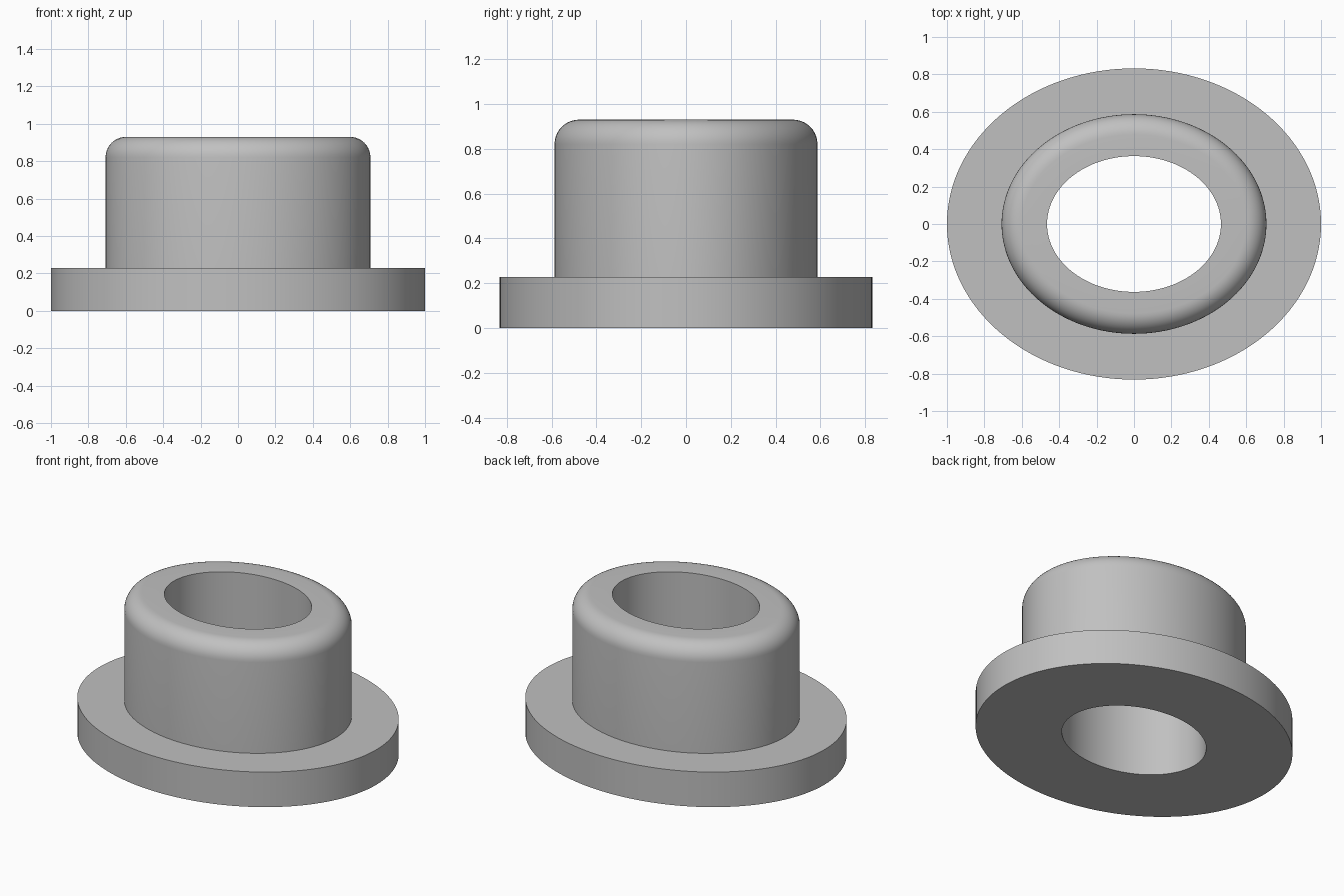
import bpy, bmesh, math

cube = bpy.data.objects.get("Cube")
if cube:
    bpy.data.objects.remove(cube, do_unlink=True)

SEGMENTS = 128
FILLET = 0.11
TOP = 0.93
FLANGE_TOP = 0.228

grey = bpy.data.materials.new("plain_grey")
grey.use_nodes = True
colour = (0.53, 0.53, 0.53, 1)
grey.diffuse_color = colour
grey.node_tree.nodes["Principled BSDF"].inputs["Base Color"].default_value = colour

# Closed section as (x radius, y radius, height), from the bore outwards
flange = [(0.465, 0.363, 0), (1, 0.832, 0),
          (1, 0.832, FLANGE_TOP), (0.708, 0.587, FLANGE_TOP)]
rounded_rim = []
for i in range(11):
    a = math.pi / 2 * i / 10
    inset = FILLET * (1 - math.cos(a))
    rounded_rim.append((0.708 - inset, 0.587 - inset,
                        TOP - FILLET + FILLET * math.sin(a)))
section = flange + rounded_rim + [(0.465, 0.363, TOP)]

# Sweep the section around the oval
bm = bmesh.new()
rings = []
for rx, ry, z in section:
    angles = [2 * math.pi * k / SEGMENTS for k in range(SEGMENTS)]
    rings.append([bm.verts.new((rx * math.cos(a), ry * math.sin(a), z)) for a in angles])
for lower, upper in zip(rings, rings[1:] + rings[:1]):
    for k in range(SEGMENTS):
        n = (k + 1) % SEGMENTS
        bm.faces.new((lower[k], lower[n], upper[n], upper[k]))
bmesh.ops.recalc_face_normals(bm, faces=bm.faces)

mesh = bpy.data.meshes.new("flanged_bushing")
bm.to_mesh(mesh)
bm.free()
mesh.materials.append(grey)
bushing = bpy.data.objects.new("flanged_bushing", mesh)
bpy.context.collection.objects.link(bushing)

# Smooth walls with crisp rims
bpy.context.view_layer.objects.active = bushing
bushing.select_set(True)
bpy.ops.object.shade_smooth_by_angle(angle=math.radians(30))
